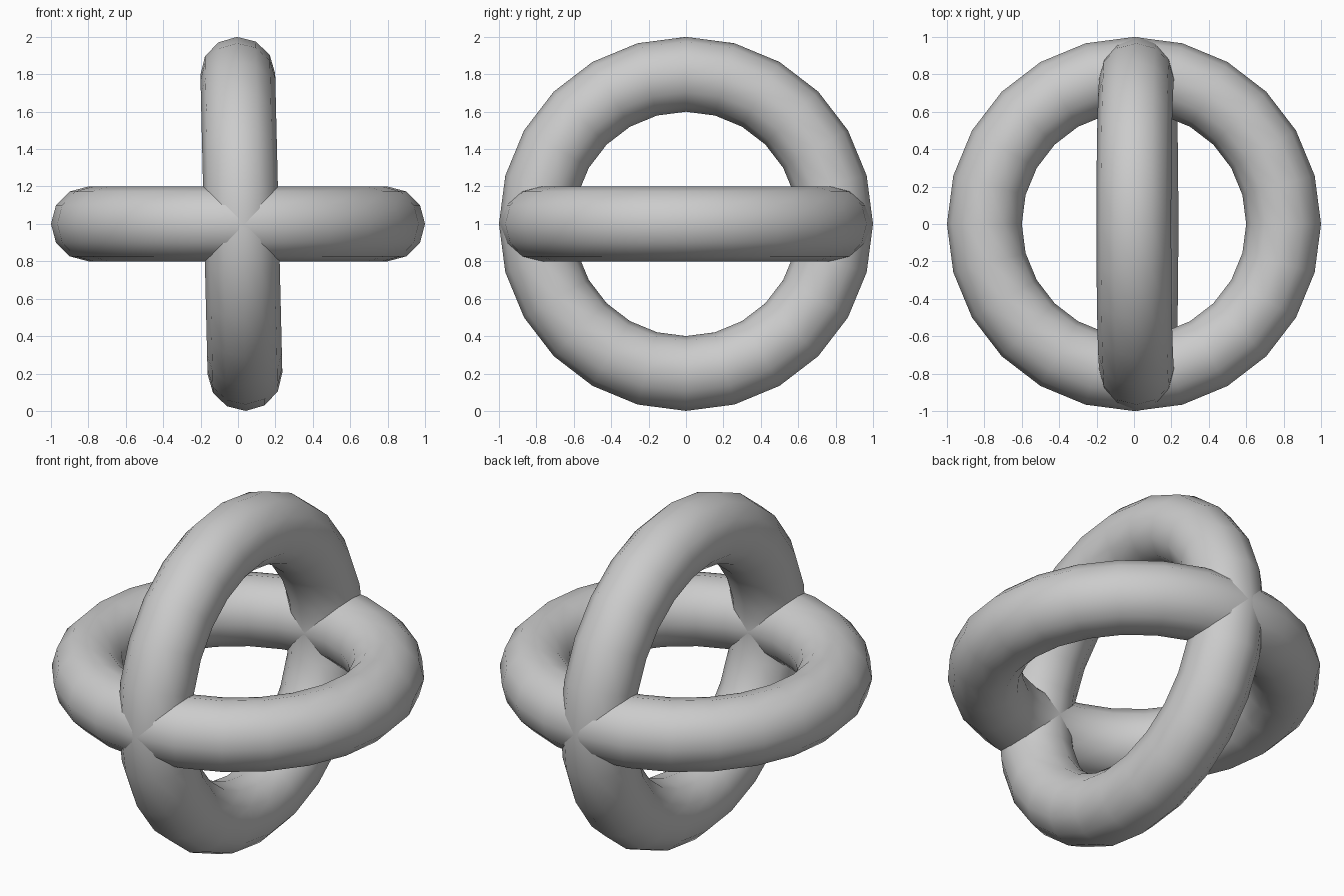
import bpy
from math import pi

if "Cube" in bpy.data.objects:
    bpy.data.objects.remove(bpy.data.objects["Cube"])


def ring(name, location, rotation):
    bpy.ops.mesh.primitive_torus_add(
        major_radius=0.8, minor_radius=0.2,
        major_segments=24, minor_segments=12,
        location=location, rotation=rotation)
    obj = bpy.context.object
    obj.name = name
    bpy.ops.object.shade_smooth()
    return obj


# Level ring
ring("horizontal_ring", (0, 0, 1), (0, 0, 0))

# Upright ring, leaning very slightly to the left at the top
ring("vertical_ring", (0.018, 0, 1), (0, pi / 2 - 0.024, 0))
